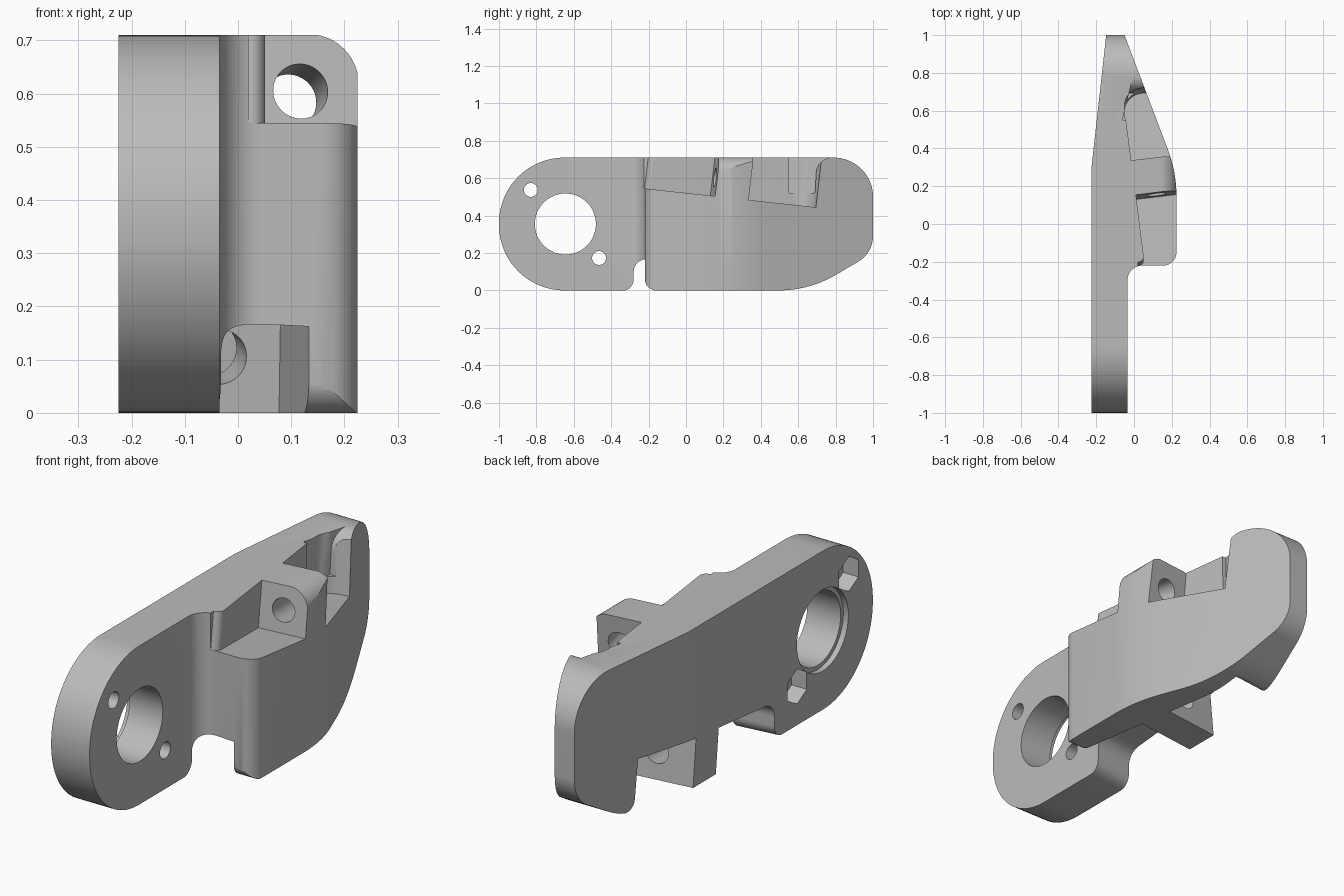
import bpy, bmesh, math
from mathutils import Vector

if "Cube" in bpy.data.objects:
    bpy.data.objects.remove(bpy.data.objects["Cube"])

grey = bpy.data.materials.new("machined_grey")
grey.use_nodes = True
colour = (0.5, 0.5, 0.5, 1)
grey.diffuse_color = colour
grey.node_tree.nodes["Principled BSDF"].inputs["Base Color"].default_value = colour


def rounded(points, steps=12):
    """Closed outline of (u, v, radius) corners with the corners filleted."""
    out = []
    for i, (u, v, r) in enumerate(points):
        p = Vector((u, v))
        if not r:
            out.append(p)
            continue
        a = (Vector(points[i - 1][:2]) - p).normalized()
        b = (Vector(points[(i + 1) % len(points)][:2]) - p).normalized()
        half = a.angle(b) / 2
        centre = p + (a + b).normalized() * (r / math.sin(half))
        start = p + a * (r / math.tan(half)) - centre
        end = p + b * (r / math.tan(half)) - centre
        turn = math.pi - 2 * half
        for k in range(steps + 1):
            t = k / steps
            out.append(centre + (start * math.sin((1 - t) * turn)
                                 + end * math.sin(t * turn)) / math.sin(turn))
    return out


def loft(name, a, b):
    """Solid between two matching outlines."""
    bm = bmesh.new()
    va = [bm.verts.new(p) for p in a]
    vb = [bm.verts.new(p) for p in b]
    bm.faces.new(va)
    bm.faces.new(vb)
    for i in range(len(va)):
        bm.faces.new((va[i - 1], va[i], vb[i], vb[i - 1]))
    bmesh.ops.recalc_face_normals(bm, faces=bm.faces)
    mesh = bpy.data.meshes.new(name)
    bm.to_mesh(mesh)
    bm.free()
    mesh.materials.append(grey)
    obj = bpy.data.objects.new(name, mesh)
    bpy.context.collection.objects.link(obj)
    return obj


def across(name, outline, x0, x1, shear=0):
    """Side outline (y, z) carried along x; the ends may lean with y."""
    def side(x):
        pts = []
        for y, z in outline:
            px = x(y) if callable(x) else x
            pts.append((px, y + shear * (px + 0.035), z))
        return pts
    return loft(name, side(x0), side(x1))


def pocket(name, outline):
    """Plan outline (x, y) standing on the sloping pocket floor."""
    low = [Vector((x, y, 0.545 - 0.11 * (y + 0.22))) for x, y in outline]
    return loft(name, low, [p + Vector((0, 0.12, 1)) * 0.5 for p in low])


def circle(u, v, r, n=64, turn=0):
    return [(u + r * math.cos(math.tau * i / n + turn),
             v + r * math.sin(math.tau * i / n + turn)) for i in range(n)]


def ear_hole(name, x, y, z, lean):
    ends = [[(px - 0.12 * d, y + d, pz + lean * d) for px, pz in circle(x, z, 0.052, 40)]
            for d in (-0.13, 0.27)]
    return loft(name, *ends)


def combine(body, tool, operation="DIFFERENCE"):
    mod = body.modifiers.new(tool.name, "BOOLEAN")
    mod.operation, mod.object, mod.solver = operation, tool, "EXACT"
    bpy.context.view_layer.objects.active = body
    bpy.ops.object.modifier_apply(modifier=mod.name)
    bpy.data.objects.remove(tool)


# Main body: plan outline crossed with side outline
plan = rounded([(-0.225, -1.1, 0), (-0.035, -1.1, 0), (-0.035, -0.22, 0.08),
                (0.225, -0.22, 0.07), (0.225, 0.274, 0.7), (-0.088, 1.1, 0),
                (-0.136, 1.1, 0), (-0.225, 0.3, 0.3)])
body = loft("hinge_arm", [(x, y, -0.1) for x, y in plan], [(x, y, 0.9) for x, y in plan])
profile = rounded([(-1, 0, 0.35), (0.66, 0, 0.6), (1, 0.2, 0.16),
                   (1, 0.71, 0.21), (-1, 0.71, 0.35)], 24)
combine(body, across("side_profile", profile, -0.5, 0.5), "INTERSECT")

# Upper pockets either side of the upper ear
combine(body, pocket("upper_front_pocket", rounded([
    (0.01, 0.13, 0), (0.055, -0.222, 0.03), (0.02, -0.222, 0), (0.02, -0.4, 0),
    (0.5, -0.4, 0), (0.5, 0.189, 0)])))
combine(body, pocket("upper_rear_pocket", rounded([
    (-0.015, 0.31, 0), (0.5, 0.37, 0), (0.5, 0.745, 0), (-0.063, 0.68, 0.1)])))
combine(body, across("rear_pocket_flare", rounded([
    (0.55, 0.52, 0), (0.69, 0.52, 0), (0.70, 0.712, 0.09), (0.9, 0.712, 0),
    (0.9, 0.8, 0), (0.55, 0.8, 0)]), lambda y: -0.05 + 0.25 * (y - 0.6), 0.5))

# Rounded outer corner of the upper ear
corner = rounded([(-0.1, 0.712, 0), (0.227, 0.712, 0.095), (0.227, 0.5, 0),
                  (0.5, 0.5, 0), (0.5, 0.8, 0), (-0.1, 0.8, 0)])
combine(body, loft("ear_corner", [(x, 0, z) for x, z in corner],
                   [(x, 0.45, z) for x, z in corner]))

# Lower notches either side of the lower ear, open to the right face
wall = lambda y: 0.097 - 0.15 * y
combine(body, across("lower_front_notch", rounded([
    (-0.5, -0.002, 0), (-0.28, -0.002, 0.06), (-0.28, 0.163, 0.07),
    (0.113, 0.2, 0), (0.143, -0.1, 0), (-0.5, -0.1, 0)]), -0.5, wall, 0.12))
combine(body, across("lower_rear_notch", rounded([
    (0.273, 0.215, 0), (0.63, 0.25, 0), (0.655, 0.018, 0.05),
    (0.76, 0.05, 0), (0.76, -0.1, 0), (0.305, -0.1, 0)]), -0.5, wall, 0.12))

# Rounded lower front corner of the outer wall
combine(body, across("wall_corner", rounded([
    (-0.222, 0.4, 0), (-0.222, -0.002, 0.07), (0.3, -0.002, 0),
    (0.3, -0.2, 0), (-0.5, -0.2, 0), (-0.5, 0.4, 0)]), 0.06, 0.5))

# Pin holes through both ears
combine(body, ear_hole("upper_pin_hole", 0.118, 0.15, 0.605, -0.11))
combine(body, ear_hole("lower_pin_hole", -0.035, 0.12, 0.105, 0.1))

# Bearing hole with counterbore, bolt holes with hexagonal nut recesses
combine(body, across("bearing_hole", circle(-0.645, 0.355, 0.163, 96), -0.5, 0.3))
combine(body, across("counterbore", circle(-0.645, 0.355, 0.182, 96), -0.5, -0.2))
for y, z in ((-0.83, 0.537), (-0.465, 0.173)):
    combine(body, across("bolt_hole", circle(y, z, 0.037, 32), -0.5, 0.3))
    combine(body, across("nut_recess", circle(y, z, 0.078, 6, math.pi / 6), -0.5, -0.15))

# Smooth curved faces, crisp edges
for obj in bpy.context.selected_objects:
    obj.select_set(False)
body.select_set(True)
bpy.context.view_layer.objects.active = body
bpy.ops.object.shade_smooth_by_angle(angle=math.radians(25))
